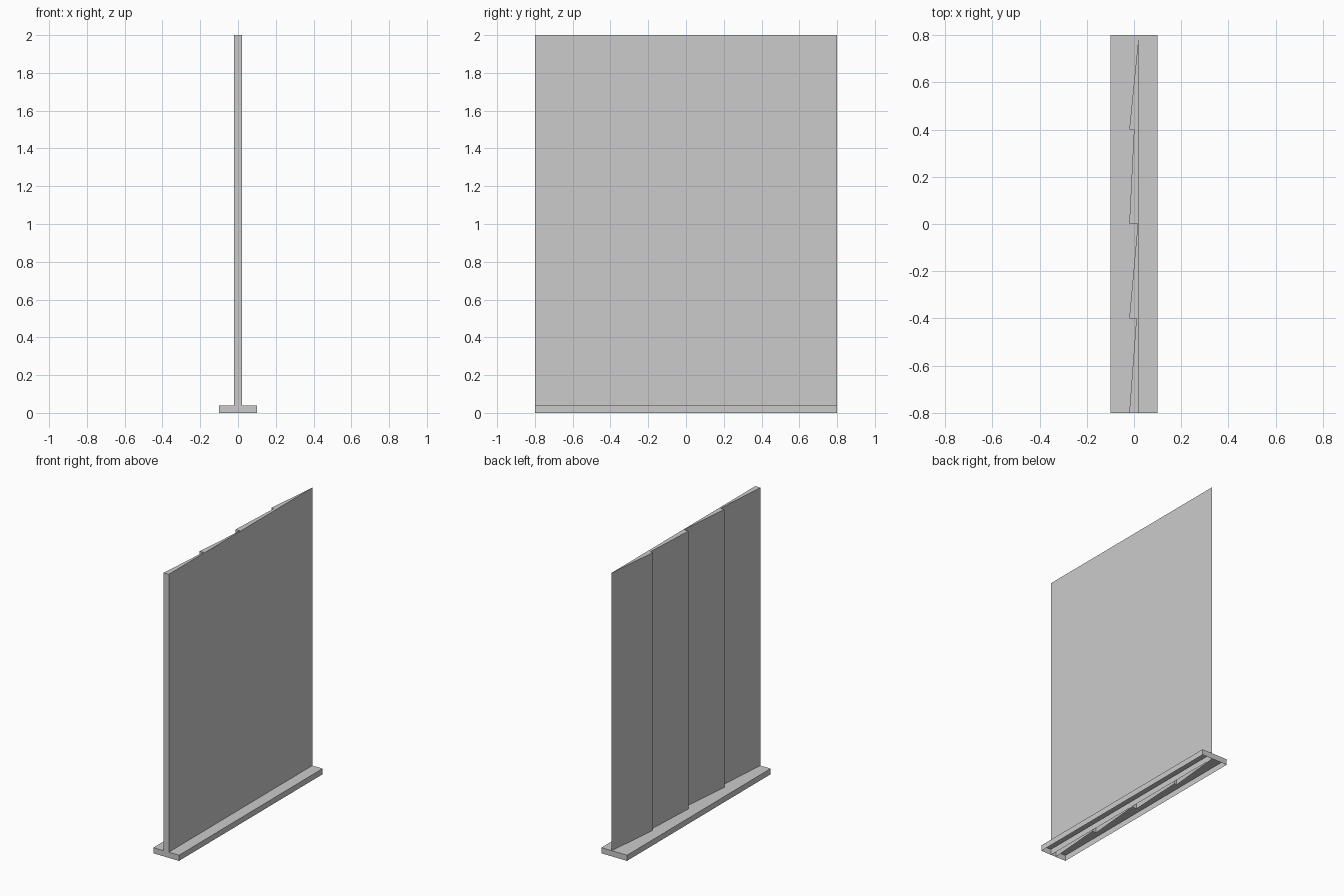
import bpy
import bmesh

if "Cube" in bpy.data.objects:
    bpy.data.objects.remove(bpy.data.objects["Cube"])

HALF_LENGTH = 0.8
HALF_THICK = 0.02


def open_prism(name, outline, height):
    """Extrude a counter-clockwise outline from z=0, capped on top, open below."""
    bm = bmesh.new()
    low = [bm.verts.new((x, y, 0)) for x, y in outline]
    high = [bm.verts.new((x, y, height)) for x, y in outline]
    n = len(outline)
    for i in range(n):
        j = (i + 1) % n
        bm.faces.new((low[i], low[j], high[j], high[i]))
    bm.faces.new(high)
    mesh = bpy.data.meshes.new(name)
    bm.to_mesh(mesh)
    bm.free()
    obj = bpy.data.objects.new(name, mesh)
    bpy.context.collection.objects.link(obj)
    return obj


# Low base tray, hollow underneath
open_prism("base", [(-0.1, -HALF_LENGTH), (0.1, -HALF_LENGTH),
                    (0.1, HALF_LENGTH), (-0.1, HALF_LENGTH)], 0.04)

# Upright panel: flat on one side, four sloping slats on the other
outline = [(HALF_THICK, -HALF_LENGTH)]
y = HALF_LENGTH
for start_x in (HALF_THICK, 0.0, 0.016, 0.01):
    outline.append((start_x, y))
    y = round(y - 0.4, 3)
    outline.append((-HALF_THICK, y))
open_prism("slatted_panel", outline, 2.0)
